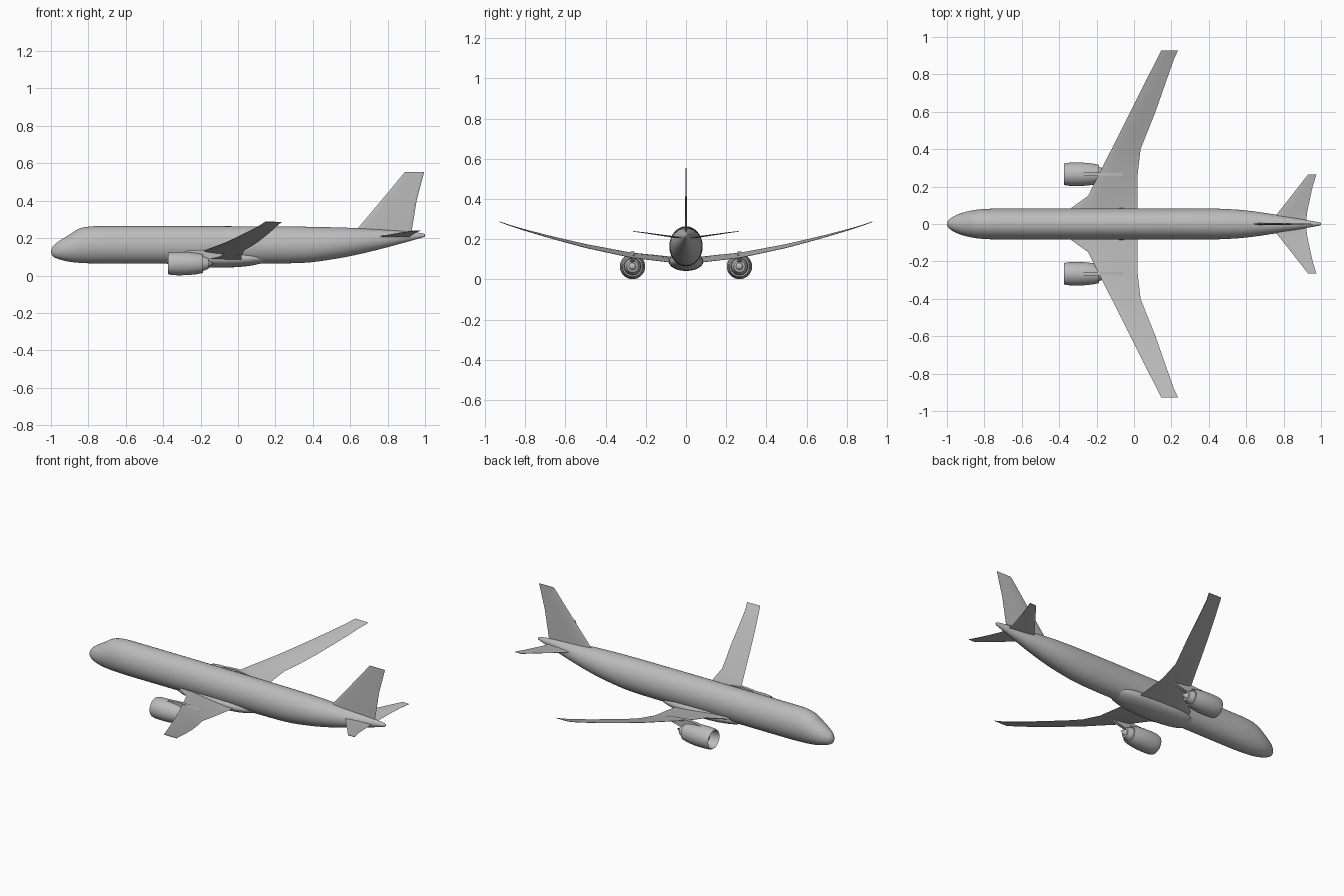
import bpy, bmesh, math
from mathutils import Vector

cube = bpy.data.objects.get("Cube")
if cube:
    bpy.data.objects.remove(cube, do_unlink=True)

grey = bpy.data.materials.new("light_grey")
grey.use_nodes = True
colour = (0.5, 0.5, 0.5, 1)
grey.diffuse_color = colour
shader = next(n for n in grey.node_tree.nodes if n.type == 'BSDF_PRINCIPLED')
shader.inputs["Base Color"].default_value = colour


def loft(name, rings, caps=True, angle=35):
    """Skin a list of equal-length point rings."""
    bm = bmesh.new()
    loops = [[bm.verts.new(p) for p in ring] for ring in rings]
    n = len(loops[0])
    for a, b in zip(loops, loops[1:]):
        for i in range(n):
            j = (i + 1) % n
            bm.faces.new((a[i], a[j], b[j], b[i]))
    if caps:
        bm.faces.new(loops[0])
        bm.faces.new(loops[-1])
    bmesh.ops.remove_doubles(bm, verts=bm.verts, dist=1e-5)
    bmesh.ops.recalc_face_normals(bm, faces=bm.faces)
    mesh = bpy.data.meshes.new(name)
    bm.to_mesh(mesh)
    bm.free()
    mesh.materials.append(grey)
    obj = bpy.data.objects.new(name, mesh)
    bpy.context.collection.objects.link(obj)
    bpy.ops.object.select_all(action='DESELECT')
    obj.select_set(True)
    bpy.context.view_layer.objects.active = obj
    bpy.ops.object.shade_smooth_by_angle(angle=math.radians(angle))
    return obj


def smooth(stations, steps=4):
    """Catmull-Rom interpolation through the stations."""
    out = []
    vs = [Vector(s) for s in stations]
    for i in range(len(vs) - 1):
        p0, p1, p2, p3 = vs[max(i - 1, 0)], vs[i], vs[i + 1], vs[min(i + 2, len(vs) - 1)]
        for k in range(steps):
            t = k / steps
            out.append(p1 + (p2 - p0) * (t / 2) + (p0 * 2 - p1 * 5 + p2 * 4 - p3) * (t * t / 2)
                       + (p1 * 3 - p0 - p2 * 3 + p3) * (t ** 3 / 2))
    return out + [vs[-1]]


def oval(x, half_width, bottom, top, y=0, sides=40):
    mid, half = (top + bottom) / 2, (top - bottom) / 2
    return [(x, y + half_width * math.cos(a), mid + half * math.sin(a))
            for a in (2 * math.pi * i / sides for i in range(sides))]


def airfoil(le, te, thick, n=10):
    """Ring of (x, chord fraction, offset) around a symmetric section."""
    pts = []
    for i in range(2 * n):
        f = (1 + math.cos(math.pi * i / n)) / 2
        h = thick * (1.48 * math.sqrt(f) - 0.63 * f - 1.76 * f ** 2 + 1.42 * f ** 3 - 0.51 * f ** 4)
        h = max(h, 0.001)
        pts.append((le + f * (te - le), f, h if i <= n else -h))
    return pts


def flying_surface(name, stations):
    """Stations are (span, leading x, trailing x, z, thickness, trailing drop)."""
    both = [(-s[0],) + s[1:] for s in reversed(stations) if s[0] > 0] + stations
    return loft(name, [[(x, span, z - f * drop + h) for x, f, h in airfoil(le, te, thick)]
                       for span, le, te, z, thick, drop in both])


# Fuselage: x, half width, bottom, top
loft("fuselage", [oval(*s) for s in smooth([
    (-1.0, 0.004, 0.124, 0.132), (-0.99, 0.022, 0.103, 0.156), (-0.96, 0.043, 0.088, 0.182),
    (-0.91, 0.062, 0.075, 0.213), (-0.85, 0.075, 0.068, 0.25), (-0.78, 0.081, 0.065, 0.263),
    (-0.68, 0.083, 0.064, 0.264), (-0.3, 0.083, 0.064, 0.264), (0.1, 0.083, 0.064, 0.263),
    (0.35, 0.083, 0.068, 0.261), (0.5, 0.08, 0.086, 0.258), (0.62, 0.07, 0.108, 0.254),
    (0.74, 0.053, 0.136, 0.247), (0.85, 0.034, 0.165, 0.24), (0.94, 0.018, 0.19, 0.232),
    (0.99, 0.009, 0.205, 0.225), (1.0, 0.004, 0.21, 0.22)])])

# Belly fairing
loft("belly_fairing", [oval(*s) for s in smooth([
    (-0.42, 0.005, 0.088, 0.1), (-0.4, 0.035, 0.07, 0.118), (-0.34, 0.065, 0.054, 0.13),
    (-0.24, 0.082, 0.045, 0.135), (-0.1, 0.086, 0.042, 0.135), (0.02, 0.08, 0.047, 0.132),
    (0.1, 0.064, 0.059, 0.125), (0.16, 0.035, 0.077, 0.114), (0.18, 0.005, 0.092, 0.1)])])

# Swept wings with upward bending tips
flying_surface("main_wings", [
    (0, -0.4, 0.02, 0.105, 0.018, 0.025), (0.085, -0.337, 0.02, 0.11, 0.017, 0.025),
    (0.15, -0.246, 0.02, 0.118, 0.015, 0.025), (0.27, -0.186, 0.02, 0.131, 0.011, 0.024),
    (0.4, -0.12, 0.035, 0.156, 0.008, 0.021), (0.5, -0.07, 0.075, 0.175, 0.007, 0.018),
    (0.6, -0.02, 0.115, 0.198, 0.006, 0.014), (0.7, 0.03, 0.15, 0.222, 0.005, 0.01),
    (0.8, 0.081, 0.185, 0.248, 0.004, 0.006), (0.88, 0.122, 0.213, 0.271, 0.0035, 0.003),
    (0.927, 0.146, 0.235, 0.287, 0.003, 0.001)])

# Tailplane
flying_surface("tailplane", [
    (0, 0.73, 0.92, 0.205, 0.01, 0), (0.06, 0.77, 0.925, 0.211, 0.008, 0),
    (0.2, 0.88, 0.955, 0.231, 0.005, 0), (0.264, 0.93, 0.975, 0.239, 0.003, 0)])

# Upright fin: z, leading x, trailing x, thickness
loft("tail_fin", [[(x, h, z) for x, f, h in airfoil(le, te, thick)]
                  for z, le, te, thick in [(0.2, 0.6, 0.92, 0.014), (0.246, 0.635, 0.93, 0.013),
                                           (0.4, 0.765, 0.955, 0.008), (0.553, 0.892, 0.995, 0.003)]])

# Engines, one under each wing: lathed (x, radius) profiles and a pylon
NACELLE = [(-0.187, 0.043), (-0.187, 0.05), (-0.22, 0.057), (-0.27, 0.062), (-0.32, 0.063),
           (-0.355, 0.061), (-0.37, 0.058), (-0.375, 0.055), (-0.37, 0.052), (-0.345, 0.05),
           (-0.315, 0.05), (-0.315, 0.016), (-0.33, 0.01), (-0.342, 0)]
CORE = [(-0.23, 0), (-0.23, 0.043), (-0.187, 0.04), (-0.158, 0.028), (-0.158, 0.018), (-0.125, 0)]
PYLON = [(-0.31, 0.118), (-0.27, 0.133), (-0.19, 0.138), (-0.06, 0.122),
         (-0.1, 0.1), (-0.16, 0.085), (-0.2, 0.08), (-0.3, 0.11)]
for label, side in (("front", -1), ("back", 1)):
    y, z = side * 0.266, 0.064
    for part, profile in (("nacelle", NACELLE), ("engine_core", CORE)):
        loft(f"{label}_{part}", [oval(x, r, z - r, z + r, y, 32) for x, r in profile], False)
    # Closed back wall of the bypass duct
    loft(f"{label}_duct_wall", [oval(-0.21, r, z - r, z + r, y, 32) for r in (0.04, 0.054)], False)
    loft(f"{label}_pylon", [[(px, y + w, pz) for px, pz in PYLON] for w in (-0.009, 0.009)])
